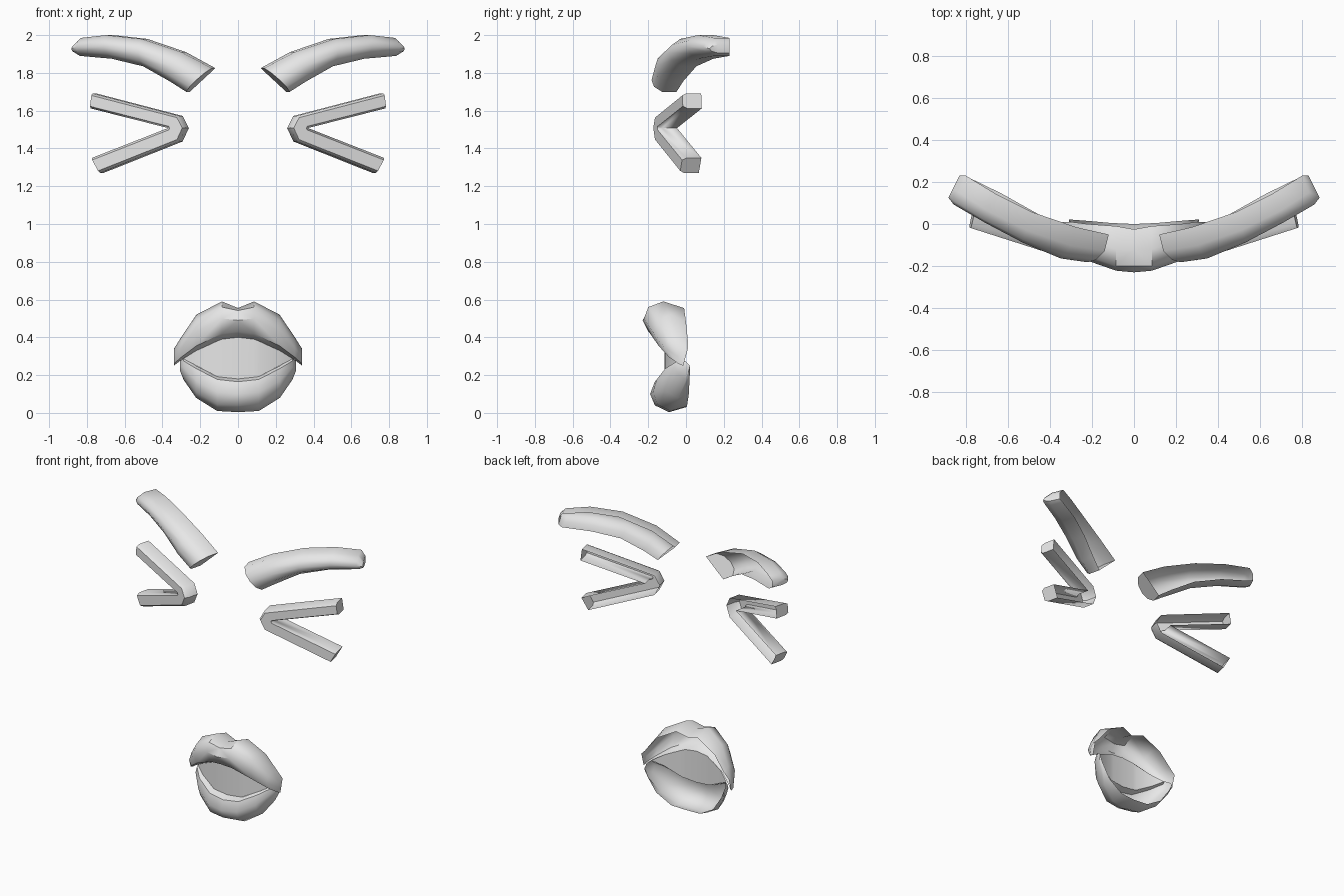
import bpy, bmesh, math
from mathutils import Vector

grey = bpy.data.materials.new("plain_grey")
grey.diffuse_color = (0.8, 0.8, 0.8, 1)


def loft(name, sections, cap_start=False, cap_end=False):
    """Skin open cross-sections into a shell, mirrored across x."""
    bm = bmesh.new()
    rows = [[bm.verts.new(p) for p in s] for s in sections]
    for a, b in zip(rows, rows[1:]):
        for i in range(len(a) - 1):
            bm.faces.new((a[i], a[i + 1], b[i + 1], b[i]))
    if cap_start:
        bm.faces.new(rows[0])
    if cap_end:
        bm.faces.new(rows[-1])
    bmesh.ops.remove_doubles(bm, verts=bm.verts, dist=0.0005)
    bmesh.ops.recalc_face_normals(bm, faces=bm.faces)
    # the shells are open at the back, so they face the front overall
    if sum(f.normal.y * f.calc_area() for f in bm.faces) > 0:
        bmesh.ops.reverse_faces(bm, faces=bm.faces)
    mesh = bpy.data.meshes.new(name)
    bm.to_mesh(mesh)
    bm.free()
    obj = bpy.data.objects.new(name, mesh)
    bpy.context.collection.objects.link(obj)
    mesh.materials.append(grey)
    bpy.ops.object.select_all(action='DESELECT')
    obj.select_set(True)
    bpy.context.view_layer.objects.active = obj
    bpy.ops.object.shade_smooth_by_angle(angle=math.radians(48))
    mod = obj.modifiers.new("mirror", 'MIRROR')
    mod.merge_threshold = 0.001
    return obj


def channel(top, bottom, y_top, y_bottom, back, bevel, bulge=0.0):
    """Rounded front with two side walls running back to an open rim."""
    t = Vector((top[0], y_top, top[1]))
    b = Vector((bottom[0], y_bottom, bottom[1]))
    off = Vector((back[0], back[1], 0))
    mid = (t + b) / 2 - off * bulge
    return [t + off, t + off * bevel * 1.6, t.lerp(b, bevel), mid,
            b.lerp(t, bevel), b + off * bevel * 1.6, b + off]


# Eyebrows: top edge x z, bottom edge x z, front y, offset to the back rim
brow = [
    (.150, 1.825, .285, 1.700, -.170, -.030, .120),
    (.315, 1.910, .375, 1.755, -.150, -.040, .135),
    (.530, 1.980, .520, 1.835, -.075, -.050, .130),
    (.720, 2.000, .690, 1.875, .020, -.060, .125),
    (.850, 1.985, .855, 1.890, .105, -.050, .125),
    (.878, 1.950, .878, 1.905, .135, -.048, .095),
]
loft("eyebrows", [channel((a, b), (c, d), y, y, (ox, oy), .22, .1)
                  for a, b, c, d, y, ox, oy in brow], True, True)

# Eyes: sideways V channels, outer edge x z and inner edge x z
eye = [
    (.775, 1.692, .785, 1.612),
    (.315, 1.572, .375, 1.508),
    (.282, 1.508, .375, 1.508),
    (.315, 1.437, .375, 1.508),
    (.735, 1.270, .778, 1.350),
]


def eye_y(x):
    return -.178 + (x - .28) * .32


loft("eyes", [channel((a, b), (c, d), eye_y(a), eye_y(c), (-.022, .10), .14)
              for a, b, c, d in eye], True, True)


def lip(name, rows):
    """Each row: x, then y z pairs around the lip."""
    loft(name, [[(x, p[i], p[i + 1]) for i in range(0, len(p), 2)]
                for x, *p in rows], cap_end=True)


# Upper lip: from the back rim over the crest and down to the mouth
lip("upper_lip", [
    (0, -.025, .530, -.12, .555, -.20, .542, -.230, .490, -.20, .430, -.115, .400),
    (.085, -.010, .555, -.12, .590, -.20, .560, -.222, .500, -.19, .420, -.112, .390),
    (.220, .000, .480, -.08, .520, -.15, .490, -.175, .430, -.145, .355, -.080, .330),
    (.300, .010, .380, -.04, .402, -.09, .385, -.115, .345, -.09, .295, -.040, .280),
    (.340, .010, .340, -.01, .338, -.03, .325, -.045, .300, -.04, .260, -.015, .250),
])

# Lower lip: from the mouth over the front and under to the back rim
lip("lower_lip", [
    (0, -.115, .180, -.165, .165, -.190, .100, -.165, .040, -.09, .004, .000, .030),
    (.110, -.110, .192, -.155, .177, -.175, .110, -.150, .045, -.08, .010, .005, .035),
    (.222, -.075, .250, -.110, .235, -.125, .170, -.100, .110, -.04, .080, .015, .100),
    (.288, -.030, .290, -.045, .275, -.060, .240, -.040, .205, .00, .175, .020, .200),
    (.308, .000, .272, -.005, .265, -.010, .250, .000, .235, .015, .225, .022, .250),
])

# Mouth: curved sheet filling the gap between the lips
mouth = [(0, -.115, .400, .180), (.085, -.112, .390, .188),
         (.110, -.109, .380, .192), (.220, -.078, .330, .250),
         (.288, -.036, .292, .286)]
loft("mouth", [[(x, y, top), (x, y, low)] for x, y, top, low in mouth])
